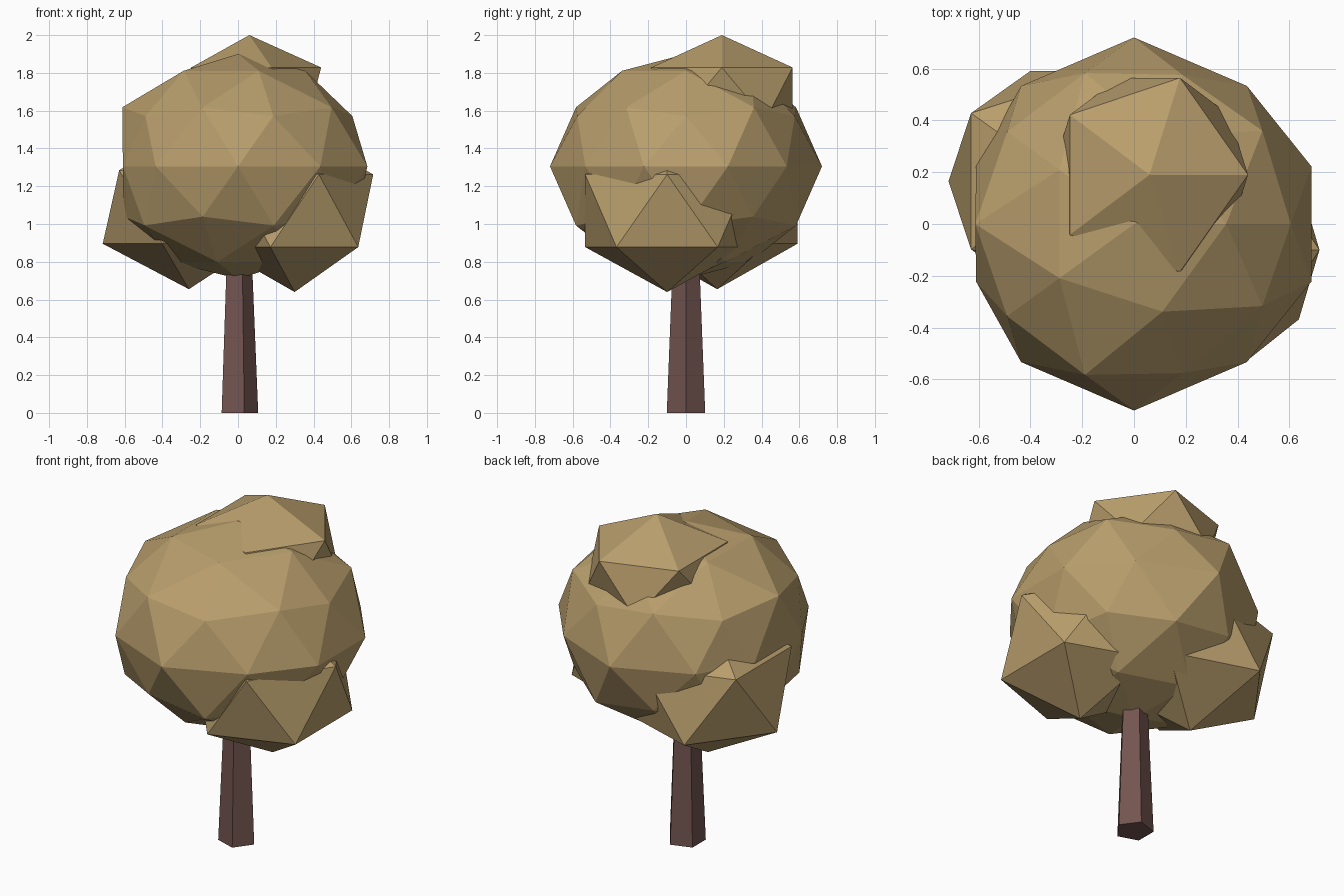
import bpy, bmesh
from math import cos, sin, tau

if "Cube" in bpy.data.objects:
    bpy.data.objects.remove(bpy.data.objects["Cube"])


def material(name, rgb):
    m = bpy.data.materials.new(name)
    m.diffuse_color = (*rgb, 1)
    m.use_nodes = True
    m.node_tree.nodes["Principled BSDF"].inputs["Base Color"].default_value = m.diffuse_color
    return m


LEAF = material("leaf", (0.48, 0.34, 0.15))
BARK = material("bark", (0.17, 0.09, 0.08))


def finish(name, bm, mat):
    bmesh.ops.recalc_face_normals(bm, faces=bm.faces[:])
    me = bpy.data.meshes.new(name)
    bm.to_mesh(me)
    bm.free()
    me.materials.append(mat)
    ob = bpy.data.objects.new(name, me)
    bpy.context.collection.objects.link(ob)
    return ob


def leaf_clump(name, centre, radii, detail, shape=None):
    bm = bmesh.new()
    bmesh.ops.create_icosphere(bm, subdivisions=detail, radius=1)
    for v in bm.verts:
        if shape:
            shape(v.co)
        v.co = [c + r * p for c, r, p in zip(centre, radii, v.co)]
    return finish(name, bm, LEAF)


# Slightly irregular crown: pulled in at the corners and on the left
def uneven(p):
    height = abs(p.z)
    if abs(height - 0.447) < 0.02 or abs(height - 0.851) < 0.02:
        p.x *= 0.94
        p.y *= 0.94
    elif height < 0.02:
        if p.x < -0.9:
            p.x *= 0.89
        elif 0.7 < abs(p.y) < 0.9:
            p.y *= 0.915
            p.x *= 1.03
    elif p.x > 0.6 and p.y < -0.4 and p.z > 0:
        p.y *= 0.88


leaf_clump("main_crown", (0, 0, 1.305), (0.72, 0.72, 0.595), 2, uneven)

# Coarse side and top clumps
leaf_clump("right_clump", (0.30, -0.10, 1.07), (0.465, 0.51, 0.43), 1)
leaf_clump("left_clump", (-0.26, 0.165, 1.09), (0.51, 0.50, 0.435), 1)
leaf_clump("top_clump", (0.06, 0.19, 1.69), (0.425, 0.44, 0.31), 1)

# Five-sided tapered trunk running up into the crown
bm = bmesh.new()
rings = [[bm.verts.new((r * cos(tau * i / 5), r * sin(tau * i / 5), z)) for i in range(5)]
         for r, z in ((0.107, 0), (0.07, 0.9))]
for ring in rings:
    bm.faces.new(ring)
for i in range(5):
    j = (i + 1) % 5
    bm.faces.new((rings[0][i], rings[0][j], rings[1][j], rings[1][i]))
finish("trunk", bm, BARK)
